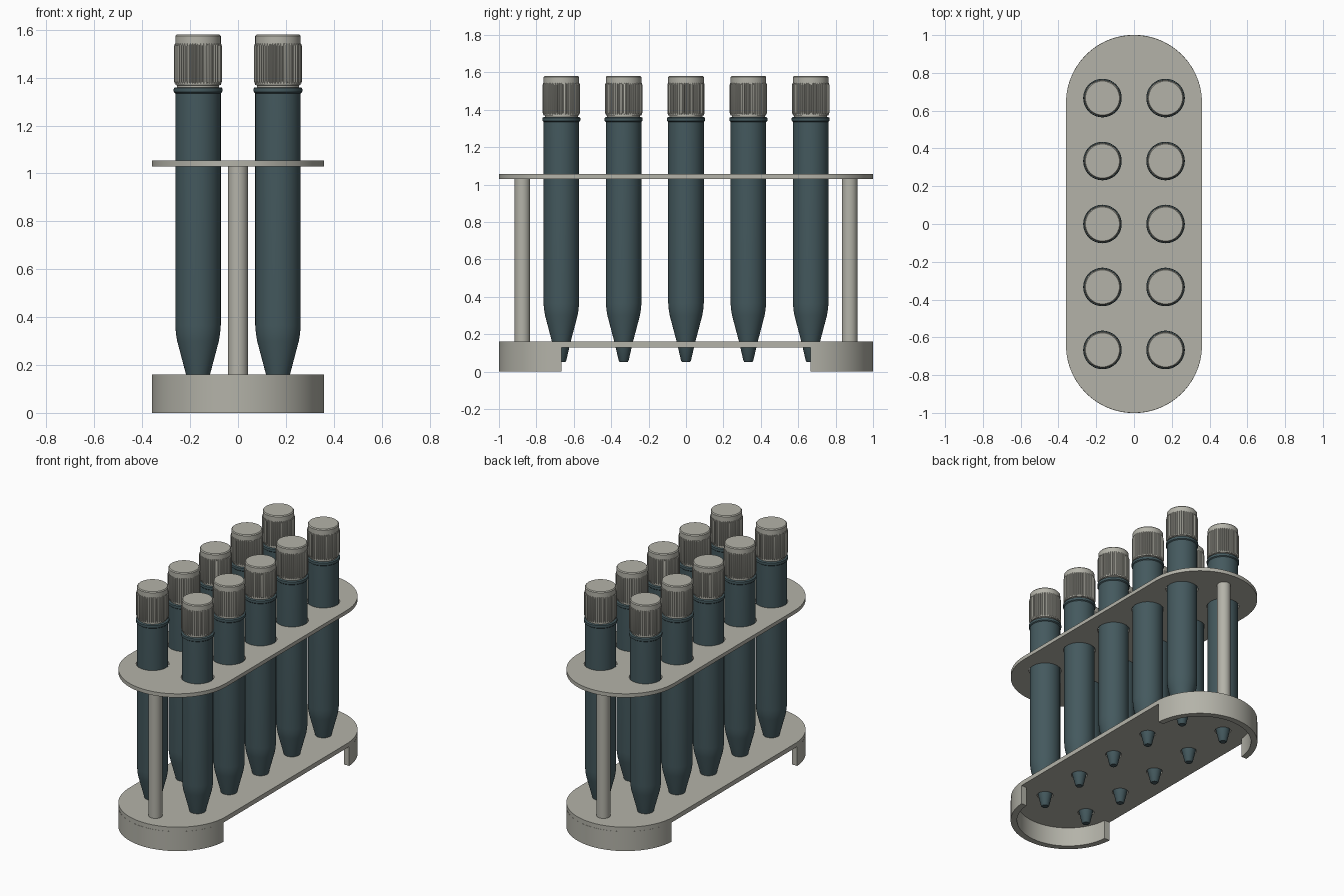
import bpy, bmesh
from math import sin, cos, pi, radians

cube = bpy.data.objects.get("Cube")
if cube:
    bpy.data.objects.remove(cube)


def material(name, rgb):
    m = bpy.data.materials.new(name)
    m.use_nodes = True
    m.diffuse_color = (*rgb, 1)
    m.node_tree.nodes["Principled BSDF"].inputs["Base Color"].default_value = (*rgb, 1)
    return m


GREY = material("warm_grey", (0.455, 0.45, 0.395))
TEAL = material("dark_teal", (0.058, 0.10, 0.112))


def arc(cx, cy, r, start, end, steps):
    return [(cx + r * cos(start + (end - start) * i / steps),
             cy + r * sin(start + (end - start) * i / steps)) for i in range(steps + 1)]


def circle(cx, cy, r, steps=48):
    return arc(cx, cy, r, 0, 2 * pi, steps)[:-1]


def shade(obj, angle=30):
    bpy.ops.object.select_all(action='DESELECT')
    obj.select_set(True)
    bpy.context.view_layer.objects.active = obj
    bpy.ops.object.shade_smooth_by_angle(angle=radians(angle))


def plate(name, outlines, z0, z1):
    """Extrude flat outlines; outlines inside the first become holes."""
    curve = bpy.data.curves.new(name, 'CURVE')
    curve.dimensions = '2D'
    curve.fill_mode = 'BOTH'
    curve.extrude = (z1 - z0) / 2
    for pts in outlines:
        s = curve.splines.new('POLY')
        s.points.add(len(pts) - 1)
        for p, (x, y) in zip(s.points, pts):
            p.co = (x, y, 0, 1)
        s.use_cyclic_u = True
    obj = bpy.data.objects.new(name, curve)
    obj.location.z = (z0 + z1) / 2
    bpy.context.collection.objects.link(obj)
    curve.materials.append(GREY)
    bpy.ops.object.select_all(action='DESELECT')
    obj.select_set(True)
    bpy.context.view_layer.objects.active = obj
    bpy.ops.object.convert(target='MESH')
    obj = bpy.context.view_layer.objects.active
    bm = bmesh.new()
    bm.from_mesh(obj.data)
    bmesh.ops.remove_doubles(bm, verts=bm.verts, dist=0.0001)
    bmesh.ops.recalc_face_normals(bm, faces=bm.faces)
    bm.to_mesh(obj.data)
    bm.free()
    shade(obj)


def lathe(name, profile, mat, sides=48, rib=0.0):
    """Stack rings of (radius, height); rib sinks every other pair of points."""
    bm = bmesh.new()
    rings = []
    for r, z in profile:
        ring = []
        for i in range(sides):
            rr = r - (rib if i % 4 > 1 else 0)
            a = 2 * pi * i / sides
            ring.append(bm.verts.new((rr * cos(a), rr * sin(a), z)))
        rings.append(ring)
    for low, high in zip(rings, rings[1:]):
        for i in range(sides):
            j = (i + 1) % sides
            bm.faces.new((low[i], low[j], high[j], high[i]))
    bm.faces.new(rings[0][::-1])
    bm.faces.new(rings[-1])
    mesh = bpy.data.meshes.new(name)
    bm.to_mesh(mesh)
    bm.free()
    mesh.materials.append(mat)
    obj = bpy.data.objects.new(name, mesh)
    bpy.context.collection.objects.link(obj)
    shade(obj, 20 if rib else 30)
    return obj


def copies(obj, places):
    for i, (x, y) in enumerate(places):
        o = obj if i == 0 else obj.copy()
        if i:
            bpy.context.collection.objects.link(o)
        o.location.x, o.location.y = x, y


R, STRAIGHT = 0.36, 0.64
spots = [(x, y / 3) for x in (-0.167, 0.167) for y in range(-2, 3)]
stadium = arc(0, STRAIGHT, R, 0, pi, 48) + arc(0, -STRAIGHT, R, pi, 2 * pi, 48)

# Rack plates with tube holes
plate("upper_plate", [stadium] + [circle(x, y, 0.1) for x, y in spots], 1.03, 1.055)
plate("base_plate", [stadium] + [circle(x, y, 0.05) for x, y in spots], 0.13, 0.16)

# Curved feet under both ends
for name, s in (("back_foot", 1), ("front_foot", -1)):
    outer = arc(0, STRAIGHT + 0.001, R, 0.07, pi - 0.07, 48)
    inner = arc(0, STRAIGHT + 0.001, R - 0.04, pi - 0.08, 0.08, 48)
    plate(name, [[(x, s * y) for x, y in outer + inner]], 0, 0.131)

# Support posts
post = lathe("support_post", [(0.042, 0.15), (0.042, 1.04)], GREY, 32)
copies(post, [(0, -0.875), (0, 0.875)])

# Tubes with tapered tips and a rim
tube = lathe("tube", [(0.02, 0.05), (0.026, 0.057), (0.05, 0.16), (0.087, 0.30),
                      (0.092, 0.33), (0.095, 0.365), (0.095, 1.335), (0.101, 1.34),
                      (0.102, 1.348), (0.101, 1.357), (0.096, 1.36)], TEAL)
copies(tube, spots)

# Screw caps: smooth core and ribbed grip
core = lathe("cap_core", [(0.088, 1.355), (0.088, 1.368), (0.095, 1.37),
                          (0.095, 1.574), (0.09, 1.58)], GREY)
copies(core, spots)
grip = lathe("cap_grip", [(0.097, 1.375), (0.1, 1.385), (0.1, 1.532), (0.097, 1.542)],
             GREY, 192, 0.006)
copies(grip, spots)
